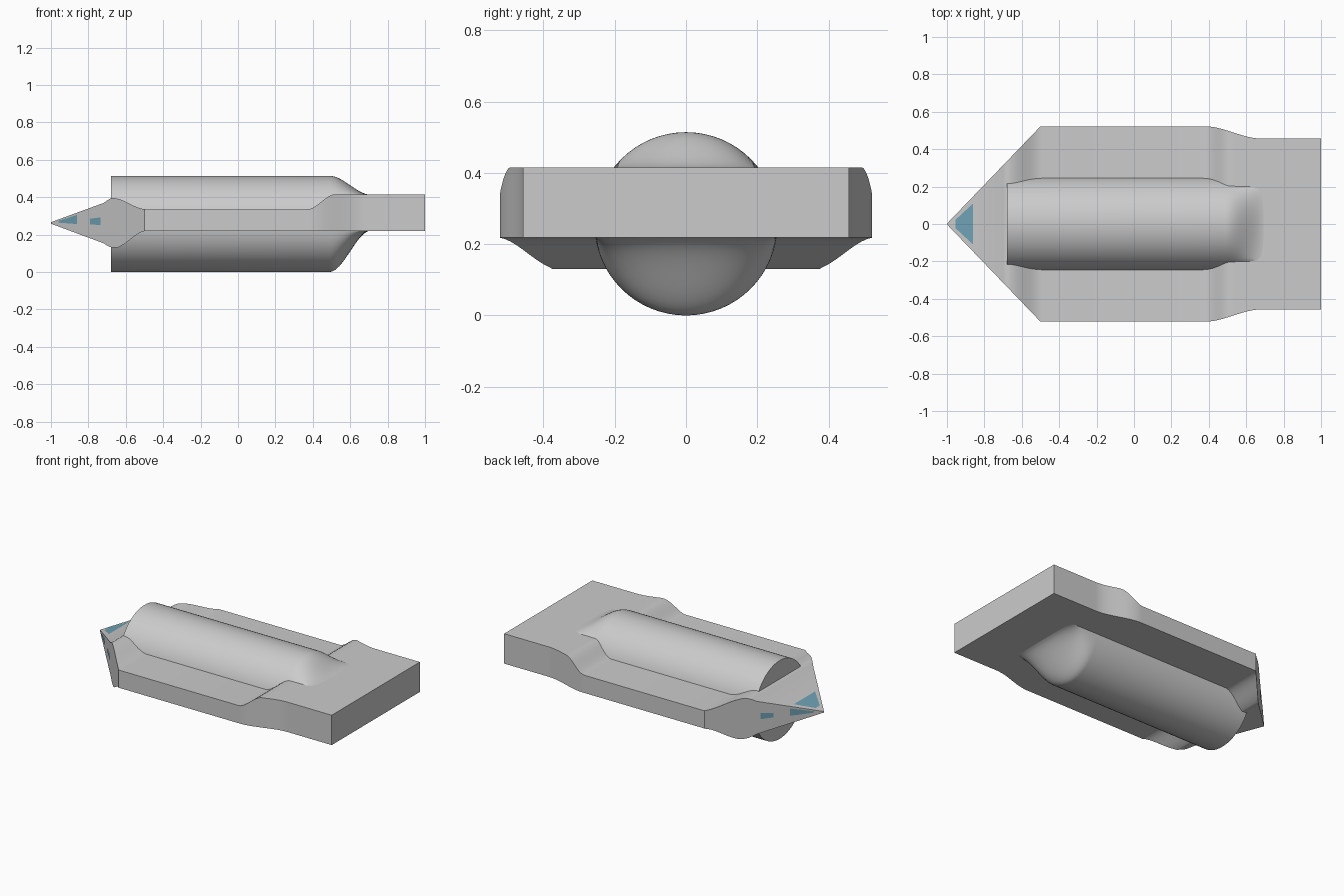
import bpy, bmesh, math

if "Cube" in bpy.data.objects:
    bpy.data.objects.remove(bpy.data.objects["Cube"])


def ease(x, x0, x1, a, b):
    t = min(1, max(0, (x - x0) / (x1 - x0)))
    return a + (b - a) * t * t * (3 - 2 * t)


def line(x, x0, x1, a, b):
    return a + (b - a) * (x - x0) / (x1 - x0)


# Hull outline: half width, top and bottom along the length
def half_width(x):
    if x < -0.5:
        return line(x, -1, -0.5, 0.002, 0.522)
    return ease(x, 0.38, 0.68, 0.522, 0.457)


def top(x):
    if x < -0.72:
        return line(x, -1, -0.72, 0.266, 0.365)
    if x < -0.67:
        return ease(x, -0.74, -0.67, 0.362, 0.395)
    if x < 0:
        return ease(x, -0.67, -0.49, 0.395, 0.335)
    return ease(x, 0.37, 0.52, 0.335, 0.415)


def bottom(x):
    if x < -0.72:
        return line(x, -1, -0.72, 0.258, 0.157)
    if x < -0.64:
        return ease(x, -0.74, -0.67, 0.160, 0.130)
    return ease(x, -0.66, -0.49, 0.130, 0.219)


def make(name, verts, faces, angle=30):
    mesh = bpy.data.meshes.new(name)
    mesh.from_pydata(verts, [], faces)
    bm = bmesh.new()
    bm.from_mesh(mesh)
    bmesh.ops.recalc_face_normals(bm, faces=bm.faces)
    bm.to_mesh(mesh)
    bm.free()
    obj = bpy.data.objects.new(name, mesh)
    bpy.context.collection.objects.link(obj)
    bpy.context.view_layer.objects.active = obj
    bpy.ops.object.select_all(action='DESELECT')
    obj.select_set(True)
    bpy.ops.object.shade_smooth_by_angle(angle=math.radians(angle))
    return obj


def loft(name, rings):
    n = len(rings[0])
    verts = [p for ring in rings for p in ring]
    faces = [(i * n + j, i * n + (j + 1) % n, (i + 1) * n + (j + 1) % n, (i + 1) * n + j)
             for i in range(len(rings) - 1) for j in range(n)]
    faces += [tuple(range(n)), tuple(range(len(verts) - n, len(verts)))]
    return make(name, verts, faces)


def spread(a, b, n):
    return [a + (b - a) * i / n for i in range(n)]


# Flat hull with wedge nose
stations = ([-1, -0.72] + spread(-0.70, -0.5, 14) + [-0.5, -0.49]
            + spread(0.37, 0.7, 22) + [0.7, 1.0])
loft("hull", [[(x, -half_width(x), bottom(x)), (x, half_width(x), bottom(x)),
               (x, half_width(x), top(x)), (x, -half_width(x), top(x))] for x in stations])

# Central tank, flattened into the hull at its rear end
R, CZ, DECK, KEEL, SIDES = 0.257, 0.257, 0.413, 0.221, 64


def tank_ring(x):
    k = ease(x, 0.49, 0.71, 1, 0)
    ring = []
    for j in range(SIDES):
        a = 2 * math.pi * j / SIDES
        y, z = R * math.cos(a), CZ + R * math.sin(a)
        if z > DECK:
            z = DECK + (z - DECK) * k
        elif z < KEEL:
            z = KEEL + (z - KEEL) * k
        ring.append((x, y, z))
    return ring


loft("tank", [tank_ring(x) for x in [-0.68] + spread(0.49, 0.7, 16) + [0.7]])

# Cockpit windows
glass = bpy.data.materials.new("glass")
glass.diffuse_color = (0.16, 0.36, 0.46, 1)
glass.use_nodes = True
glass.node_tree.nodes["Principled BSDF"].inputs["Base Color"].default_value = glass.diffuse_color


def window(name, points):
    make(name, points, [(0, 1, 2, 3)]).data.materials.append(glass)


for label, x0, x1, y0, y1 in (("front", -0.955, -0.86, 0.022, 0.11),
                              ("rear", -0.79, -0.735, 0.06, 0.08)):
    z0, z1 = top(x0) + 0.002, top(x1) + 0.002
    window(label + "_top_window", [(x0, -y0, z0), (x1, -y1, z1), (x1, y1, z1), (x0, y0, z0)])

for side, s in (("left", -1), ("right", 1)):
    for label, x0, x1, a0, a1, b0, b1 in (("front", -0.96, -0.86, 0.264, 0.273, 0.256, 0.305),
                                          ("rear", -0.79, -0.735, 0.255, 0.285, 0.250, 0.292)):
        y0, y1 = s * (half_width(x0) + 0.002), s * (half_width(x1) + 0.002)
        window(f"{label}_{side}_window", [(x0, y0, a0), (x1, y1, b0), (x1, y1, b1), (x0, y0, a1)])
